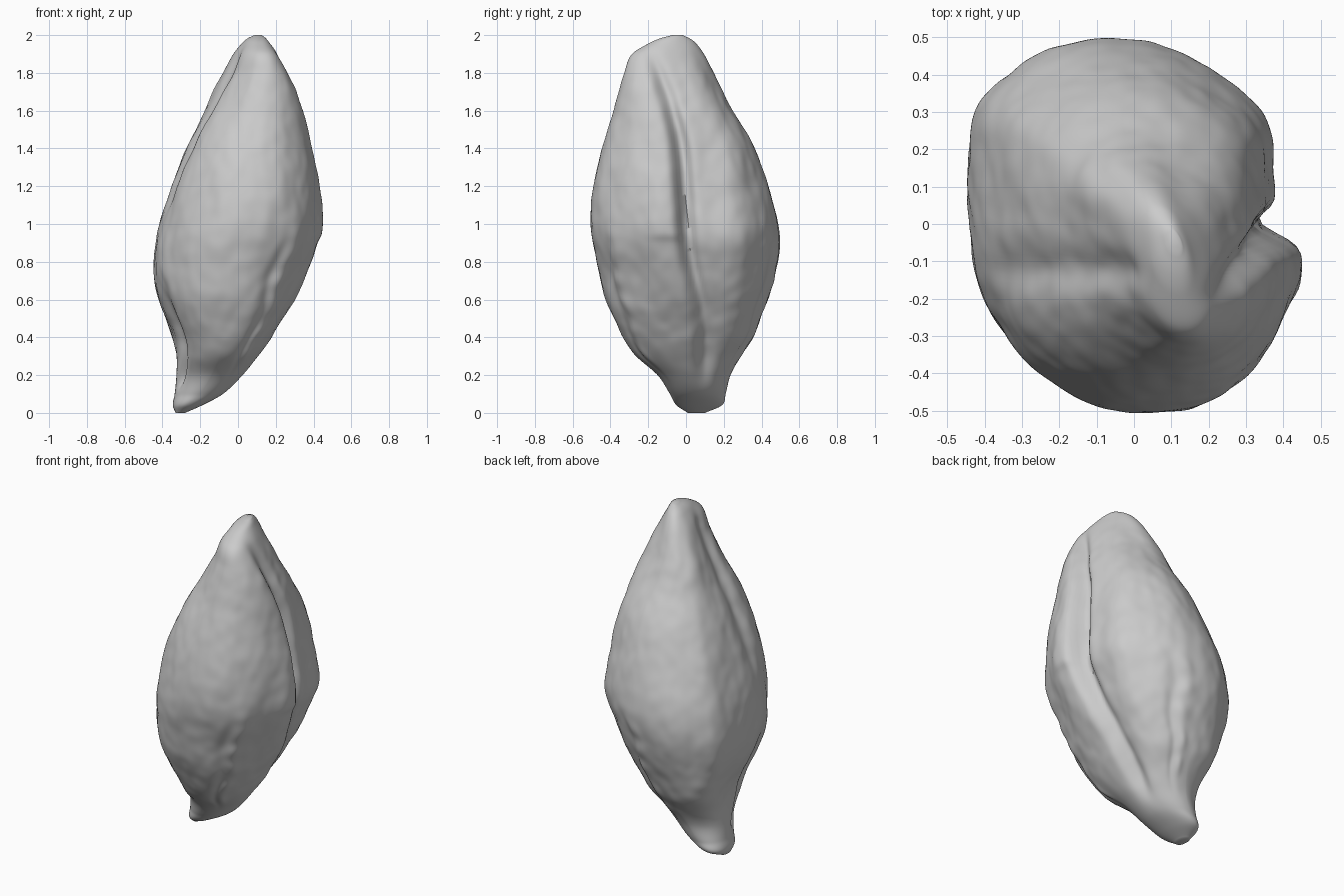
import bpy, bmesh
from math import sin, cos, pi, exp, copysign
from mathutils import Vector, noise

if "Cube" in bpy.data.objects:
    bpy.data.objects.remove(bpy.data.objects["Cube"])

SIDES, RINGS = 200, 180

# Outline of the grain: height, x min, x max, y min, y max, y of the belly crease
OUTLINE = [
    (0.0, -.33, -.28, .01, .1, .07),
    (.04, -.345, -.19, -.05, .19, .08),
    (.1, -.335, -.08, -.085, .21, .09),
    (.2, -.325, .025, -.15, .235, .09),
    (.3, -.32, .105, -.265, .29, .09),
    (.4, -.335, .175, -.335, .355, .085),
    (.6, -.415, .3, -.425, .435, .06),
    (.75, -.448, .37, -.46, .475, .03),
    (.95, -.425, .437, -.5, .495, .0),
    (1.2, -.35, .42, -.49, .435, -.015),
    (1.4, -.27, .39, -.45, .365, -.035),
    (1.6, -.17, .345, -.38, .25, -.08),
    (1.8, -.07, .26, -.325, .15, -.14),
    (1.9, -.02, .21, -.285, .095, -.18),
    (1.96, .025, .165, -.19, .05, -.2),
    (1.985, .055, .145, -.13, .015, -.2),
    (2.0, .09, .125, -.07, -.02, -.2),
]


def outline_at(z):
    """Smooth interpolation between the outline rows."""
    i = max(k for k in range(len(OUTLINE) - 1) if OUTLINE[k][0] <= z)
    a, b = OUTLINE[i], OUTLINE[i + 1]
    before, after = OUTLINE[max(i - 1, 0)], OUTLINE[min(i + 2, len(OUTLINE) - 1)]
    h = b[0] - a[0]
    t = (z - a[0]) / h
    row = []
    for k in range(1, 6):
        m0 = (b[k] - before[k]) / (b[0] - before[0]) * h
        m1 = (after[k] - a[k]) / (after[0] - a[0]) * h
        row.append((2*t**3 - 3*t*t + 1) * a[k] + (t**3 - 2*t*t + t) * m0
                   + (3*t*t - 2*t**3) * b[k] + (t**3 - t*t) * m1)
    return row


def bell(value, centre, width):
    return exp(-((value - centre) / width) ** 2)


def step(value, low, high):
    t = min(max((value - low) / (high - low), 0), 1)
    return t * t * (3 - 2 * t)


def power(value, exponent):
    return copysign(abs(value) ** exponent, value)


def surface_point(angle, z):
    x0, x1, y0, y1, crease = outline_at(z)
    cx, cy, rx, ry = (x0 + x1) / 2, (y0 + y1) / 2, (x1 - x0) / 2, (y1 - y0) / 2
    c, s = cos(angle), sin(angle)
    body = step(z, .1, .5) * step(2 - z, .02, .3)

    # Rounded section, leaning diagonally near the tip and pinched at the stalk
    lean = .06 + .09 * step(s, -.5, .5) + .3 * step(z, 1.4, 1.9)
    pinch = .35 * (1 - step(z, .2, .5)) * step(z, .05, .2) if c < 0 else 0
    across, along = power(c, .93 + pinch), power(s, .93)
    x = cx + rx * (across * (1 - lean * lean) ** .5 - lean * along)
    y = cy + ry * along

    # Belly crease with a lower back lobe
    belly = step(c, .1, .5)
    depth = .04 + .05 * step(z, .5, 1) * step(2 - z, .1, .9)
    x -= belly * step(z, .1, .3) * step(2 - z, .02, .3) * depth * bell(y, crease, .04)
    lobe = step(y, crease - .02, crease + .04) * (1 - step(y, .08, .3))
    x -= belly * body * .045 * step(2 - z, .1, .7) * lobe

    # Flap of husk overhanging a ledge beside the crease
    flap = step(y, -.26, -.12) * (1 - step(y, crease - .04, crease + .01))
    x += belly * flap * .012 * step(z, .9, .95) * (1 - step(z, 1.1, 1.6))

    # Shallow groove down the back from the tip
    spine = step(-c, .1, .5) * step(z, .9, 1.4) * step(2 - z, .02, .15)
    x += spine * .022 * bell(y, -.12, .05)

    # Fold separating the front husk from the stalk
    swell = -.03 * step(z, .1, .2) * (1 - step(z, .45, .8)) * bell(angle, -2.75, .16)

    # Puckered seams down the lower half
    lower = step(z, .15, .35) * (1 - step(z, .7, 1.05))
    for seam in (-1.05, 1.15):
        line = seam + .04 * sin(z * 17 + seam)
        swell -= .011 * lower * bell(angle, line, .09)
        swell += .007 * lower * bell(angle, line + .18, .1) * (1 + .6 * sin(z * 47))

    # Rib on the back, full shoulder above the stalk, full back lobe, flatter front belly
    swell += .015 * body * bell(angle, 2.5, .25)
    swell += .035 * bell(z, .42, .17) * bell(angle, 2.35, .4)
    swell += .02 * body * bell(angle, .55, .3)
    swell -= .018 * bell(z, .75, .25) * bell(angle, -.6, .3)

    # Fine wrinkled skin
    p = Vector((x, y, z * .7))
    swell += body * (.01 * noise.noise(p * 6) + .004 * noise.noise(p * 17))
    return x + c * swell, y + s * swell, z


# Loft the grain from rings, packed closer near both ends
bm = bmesh.new()
rings = []
for i in range(RINGS + 1):
    t = i / RINGS
    z = 2 * (.4 * t + .6 * (1 - cos(pi * t)) / 2)
    rings.append([bm.verts.new(surface_point(2 * pi * k / SIDES - pi, z))
                  for k in range(SIDES)])
for low, high in zip(rings, rings[1:]):
    for k in range(SIDES):
        n = (k + 1) % SIDES
        bm.faces.new((low[k], low[n], high[n], high[k]))
bm.faces.new(rings[0][::-1])
bm.faces.new(rings[-1])
bmesh.ops.smooth_vert(bm, verts=bm.verts, factor=.5, use_axis_x=True, use_axis_y=True)

mesh = bpy.data.meshes.new("grain_kernel")
bm.to_mesh(mesh)
bm.free()
grain = bpy.data.objects.new("grain_kernel", mesh)
bpy.context.collection.objects.link(grain)

# Plain grey skin
grey = bpy.data.materials.new("light_grey")
grey.use_nodes = True
colour = (.6, .6, .6, 1)
grey.diffuse_color = colour
grey.node_tree.nodes["Principled BSDF"].inputs["Base Color"].default_value = colour
mesh.materials.append(grey)

bpy.context.view_layer.objects.active = grain
grain.select_set(True)
bpy.ops.object.shade_smooth_by_angle(angle=pi / 3)
